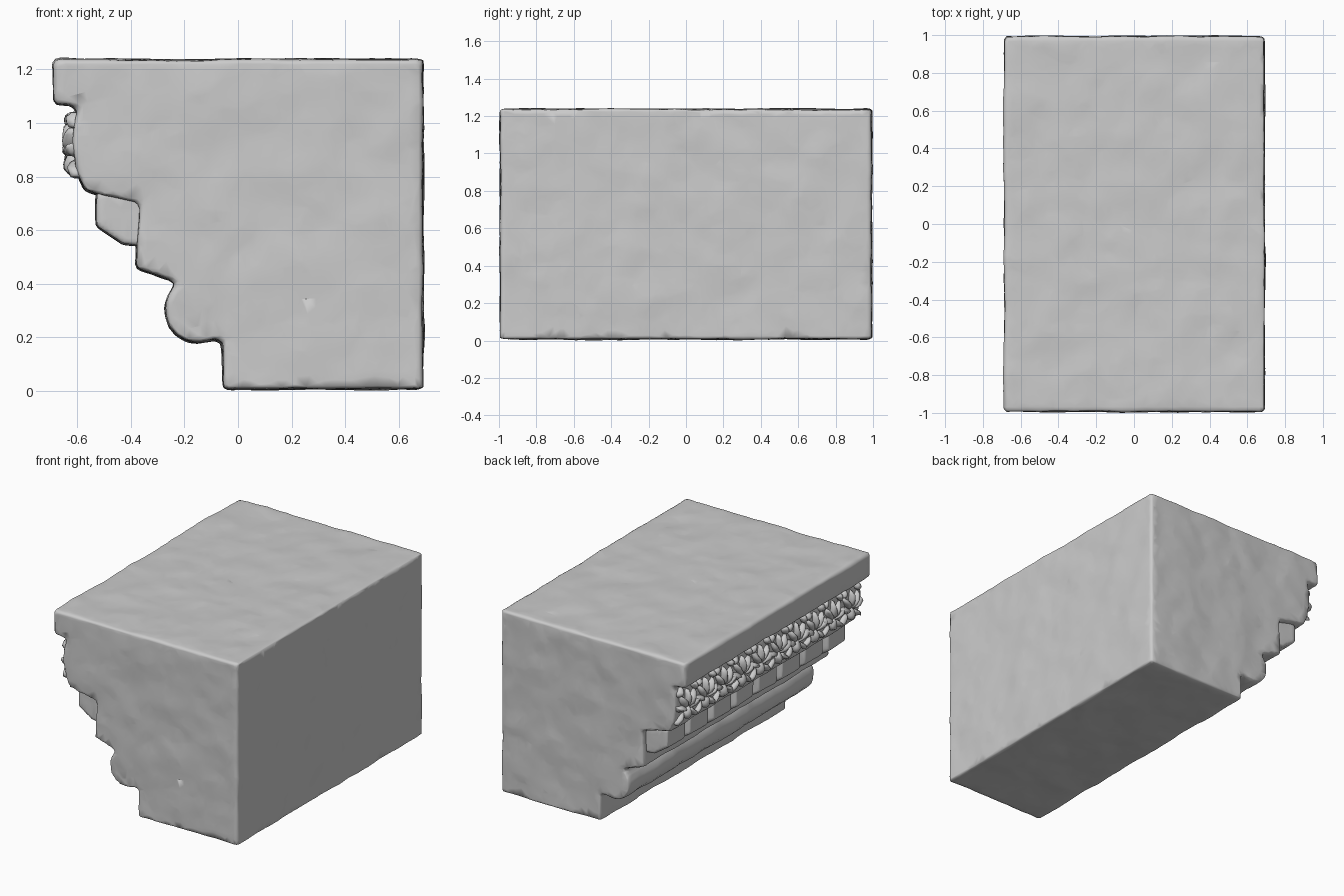
import bpy, bmesh, math, random
from mathutils import Vector, Matrix

if "Cube" in bpy.data.objects:
    bpy.data.objects.remove(bpy.data.objects["Cube"])

random.seed(4)

# Soft noise that gives every stone part its worn surface
wear = bpy.data.textures.new("stone_wear", 'CLOUDS')
wear.noise_scale = 0.22


def make_object(name, bm):
    bmesh.ops.recalc_face_normals(bm, faces=bm.faces)
    for f in bm.faces:
        f.smooth = True
    me = bpy.data.meshes.new(name)
    bm.to_mesh(me)
    bm.free()
    ob = bpy.data.objects.new(name, me)
    bpy.context.collection.objects.link(ob)
    return ob


def extrude_profile(bm, pts, y0, y1):
    a = [bm.verts.new((x, y0, z)) for x, z in pts]
    b = [bm.verts.new((x, y1, z)) for x, z in pts]
    bm.faces.new(a)
    bm.faces.new(b[::-1])
    for i in range(len(pts)):
        j = (i + 1) % len(pts)
        bm.faces.new((a[i], b[i], b[j], a[j]))


def weather(ob, bevel, voxel, strength, keep):
    m = ob.modifiers.new("worn_edges", 'BEVEL')
    m.width, m.segments, m.limit_method = bevel, 2, 'ANGLE'
    m.angle_limit = math.radians(35)
    m = ob.modifiers.new("remesh", 'REMESH')
    m.mode, m.voxel_size, m.use_smooth_shade = 'VOXEL', voxel, True
    m = ob.modifiers.new("wear", 'DISPLACE')
    m.texture, m.strength, m.mid_level = wear, strength, 0.5
    m.texture_coords = 'LOCAL'
    m = ob.modifiers.new("chips", 'DECIMATE')
    m.ratio = keep


# Main block: cornice profile with top slab, cove, torus roll and foot
roll = [(-0.155 + 0.118 * math.cos(math.radians(a)),
         0.30 + 0.122 * math.sin(math.radians(a)))
        for a in range(130, 291, 20)]
profile = [(0.69, 1.237), (-0.688, 1.237), (-0.688, 1.07), (-0.59, 1.065),
           (-0.61, 1.02), (-0.62, 0.93), (-0.605, 0.82), (-0.57, 0.745),
           (-0.37, 0.70), (-0.38, 0.46), (-0.24, 0.41)]
profile += roll + [(-0.06, 0.195), (-0.052, 0.008), (0.69, 0.008)]
bm = bmesh.new()
extrude_profile(bm, profile, -0.993, 0.993)
block = make_object("cornice_block", bm)
weather(block, 0.028, 0.016, 0.02, 0.2)

# Row of square blocks under the carved band
bm = bmesh.new()
dentil = [(-0.35, 0.75), (-0.53, 0.74), (-0.53, 0.615), (-0.43, 0.548), (-0.35, 0.54)]
count, pitch = 8, 0.245
for i in range(count):
    y = (i - (count - 1) / 2) * pitch
    extrude_profile(bm, dentil, y - 0.1, y + 0.1)
dentils = make_object("dentil_row", bm)
weather(dentils, 0.012, 0.012, 0.012, 0.3)


def lobe(bm, loc, radii, tilt):
    # squashed, tilted lump: one carved leaf lobe on the -x face
    m = (Matrix.Translation(loc) @ Matrix.Rotation(tilt, 4, 'X')
         @ Matrix.Diagonal((*radii, 1)))
    bmesh.ops.create_icosphere(bm, subdivisions=2, radius=1, matrix=m)


# Carved leaf band: fans of lobes repeated along the length
bm = bmesh.new()
leaves = 10
for i in range(leaves):
    yc = -0.97 + 1.94 * (i + 0.5) / leaves
    for k in range(-2, 3):
        a = k * 0.62
        d = 0.075
        p = Vector((-0.612, yc + d * math.sin(a), 0.875 + d * math.cos(a)))
        lobe(bm, p, (0.042, 0.021, 0.062), -a)
    lobe(bm, Vector((-0.615, yc, 0.85)), (0.035, 0.03, 0.045), 0)
    # small curls filling the gaps between fans
    for s in (-1, 1):
        lobe(bm, Vector((-0.608, yc + s * 0.075, 1.01)), (0.04, 0.024, 0.035), s * 0.7)
        lobe(bm, Vector((-0.603, yc + s * 0.07, 0.83)), (0.035, 0.018, 0.05), s * 0.9)
for v in bm.verts:
    v.co += Vector([random.uniform(-0.005, 0.005) for _ in range(3)])
    v.co.y = max(-0.98, min(0.98, v.co.y))
make_object("carved_leaf_band", bm)
